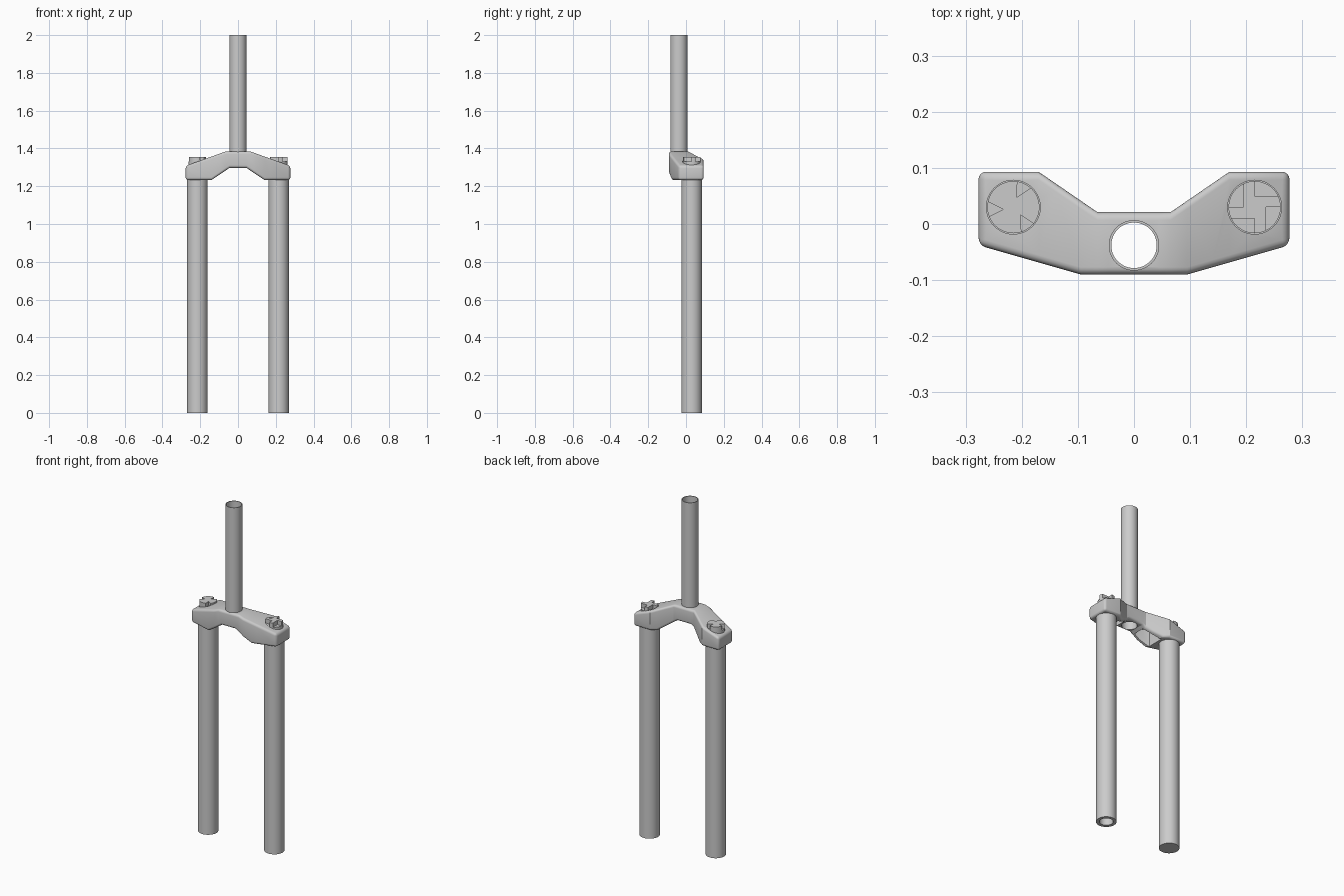
import bpy, bmesh, math
from mathutils import Matrix, Vector

if "Cube" in bpy.data.objects:
    bpy.data.objects.remove(bpy.data.objects["Cube"])

LEG_X, LEG_Y, STEER_Y = 0.215, 0.03, -0.038


def make_object(name, bm):
    bmesh.ops.recalc_face_normals(bm, faces=bm.faces)
    mesh = bpy.data.meshes.new(name)
    bm.to_mesh(mesh)
    bm.free()
    ob = bpy.data.objects.new(name, mesh)
    bpy.context.collection.objects.link(ob)
    return ob


def lathe(name, profile, x, y, closed=False):
    # profile of (radius, z) turned about a vertical axis
    bm = bmesh.new()
    vs = [bm.verts.new((r, 0, z)) for r, z in profile]
    es = [bm.edges.new(p) for p in zip(vs, vs[1:])]
    if closed:
        es.append(bm.edges.new((vs[-1], vs[0])))
    bmesh.ops.spin(bm, geom=vs + es, axis=(0, 0, 1), cent=(0, 0, 0),
                   angle=2 * math.pi, steps=48, use_merge=True)
    bmesh.ops.remove_doubles(bm, verts=bm.verts, dist=1e-5)
    bm.transform(Matrix.Translation((x, y, 0)))
    return make_object(name, bm)


def prism(name, points, z0, z1):
    bm = bmesh.new()
    face = bm.faces.new([bm.verts.new((x, y, z0)) for x, y in points])
    new = bmesh.ops.extrude_face_region(bm, geom=[face])["geom"]
    bmesh.ops.translate(bm, vec=(0, 0, z1 - z0),
                        verts=[v for v in new if isinstance(v, bmesh.types.BMVert)])
    return make_object(name, bm)


def finish(ob, cutters=()):
    # cut, apply the modifiers, then shade
    for c in cutters:
        m = ob.modifiers.new("cut", 'BOOLEAN')
        m.operation, m.solver, m.object = 'DIFFERENCE', 'EXACT', c
        c.hide_render = True
    bpy.ops.object.select_all(action='DESELECT')
    bpy.context.view_layer.objects.active = ob
    ob.select_set(True)
    bpy.ops.object.convert(target='MESH')
    bpy.ops.object.shade_smooth_by_angle(angle=math.radians(30))
    for c in cutters:
        bpy.data.objects.remove(c, do_unlink=True)


def interp(table, x):
    for (xa, a), (xb, b) in zip(table, table[1:]):
        if x <= xb:
            return a + (b - a) * (x - xa) / (xb - xa)
    return table[-1][1]


# crown: lofted cross-sections following the plan and front outlines
front = [(0, -0.09), (0.095, -0.09), (0.277, -0.038)]
back = [(0, 0.021), (0.065, 0.021), (0.17, 0.093), (0.277, 0.093)]
under = [(0, 1.297), (0.045, 1.297), (0.14, 1.233), (0.277, 1.233)]
upper = [(0, 1.384), (0.065, 1.384), (0.277, 1.308)]
half = [0.045, 0.065, 0.095, 0.14, 0.17, 0.277]
bm = bmesh.new()
rings = []
for x in [-h for h in reversed(half)] + half:
    f, b, u, t = (interp(tab, abs(x)) for tab in (front, back, under, upper))
    rings.append([bm.verts.new((x, y, z)) for y, z in ((f, u), (b, u), (b, t), (f, t))])
for r, s in zip(rings, rings[1:]):
    for i in range(4):
        j = (i + 1) % 4
        bm.faces.new((r[i], r[j], s[j], s[i]))
bm.faces.new(rings[0])
bm.faces.new(rings[-1])
crown = make_object("crown", bm)
bevel = crown.modifiers.new("bevel", 'BEVEL')
bevel.width, bevel.segments = 0.013, 4
bevel.limit_method, bevel.angle_limit = 'ANGLE', math.radians(50)

# steerer bore, cap seats and underside pockets
cutters = [lathe("bore_cutter", [(0, 1.2), (0.041, 1.2), (0.041, 1.5), (0, 1.5)], 0, STEER_Y)]
pocket = [(0.062, -0.07), (0.095, -0.07), (0.148, -0.05), (0.148, 0.05), (0.062, -0.002)]
for s in (-1, 1):
    cutters.append(lathe("seat_cutter", [(0, 1.29), (0.048, 1.29), (0.048, 1.5), (0, 1.5)],
                         s * LEG_X, LEG_Y))
    cutters.append(prism("pocket_cutter", [(s * x, y) for x, y in pocket], 1.2, 1.328))
finish(crown, cutters)

# steerer tube, open through
finish(lathe("steerer_tube", [(0.045, 1.36), (0.045, 2.0), (0.0405, 2.0), (0.0405, 1.36)],
             0, STEER_Y, closed=True))

# legs: the right one is open at the bottom, the left one closed
finish(lathe("right_leg", [(0, 1.2), (0.036, 1.2), (0.036, 0), (0.054, 0), (0.054, 1.25), (0, 1.25)],
             LEG_X, LEG_Y))
finish(lathe("left_leg", [(0, 0), (0.054, 0), (0.054, 1.25), (0, 1.25)], -LEG_X, LEG_Y))

# top caps: three wedge notches on the left, a pinwheel cross on the right
wedge = [(0.018, 0.004), (0.07, -0.022), (0.07, 0.03)]
corner = [(0.02, 0), (0.07, 0), (0.07, 0.07), (0.02, 0.07)]
corner = [(x - 0.02, y + 0.02) for x, y in corner]
for name, x, notch, count, start in (("left_cap", -LEG_X, wedge, 3, 60),
                                     ("right_cap", LEG_X, corner, 4, 0)):
    cap = lathe(name, [(0, 1.28), (0.0465, 1.28), (0.0465, 1.355), (0, 1.355)], x, LEG_Y)
    cuts = []
    for i in range(count):
        rot = Matrix.Rotation(math.radians(start + i * 360 / count), 2)
        pts = [rot @ Vector(p) + Vector((x, LEG_Y)) for p in notch]
        cuts.append(prism("notch_cutter", pts, 1.33, 1.4))
    finish(cap, cuts)
